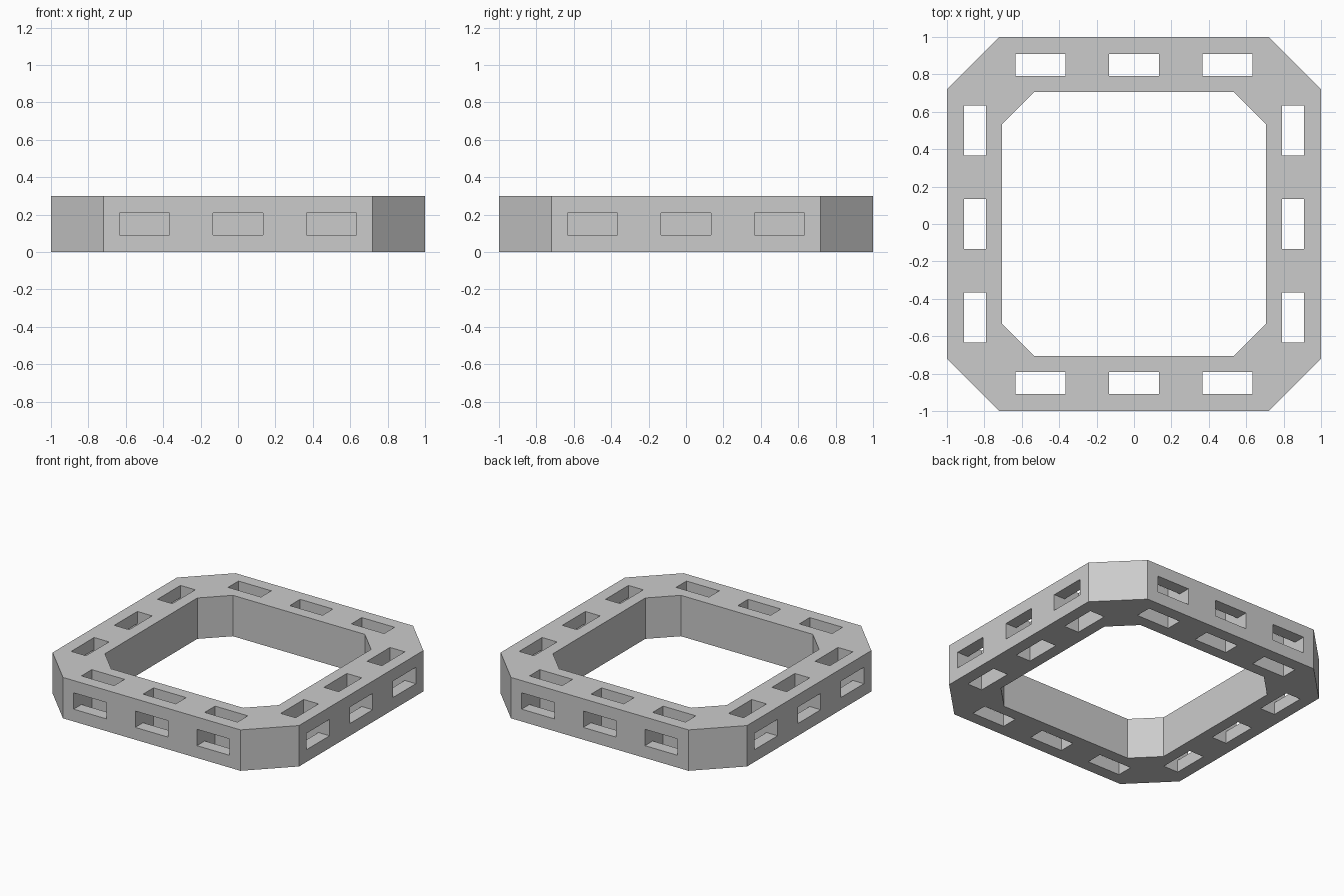
import bpy, bmesh
from math import pi
from mathutils import Matrix, Vector

if "Cube" in bpy.data.objects:
    bpy.data.objects.remove(bpy.data.objects["Cube"])

HEIGHT = 0.30


def octagon(r, c):
    # square of half-width r with chamfers starting at c, counter-clockwise
    return [(r, -c), (r, c), (c, r), (-c, r), (-r, c), (-r, -c), (-c, -r), (c, -r)]


def make_object(name, bm):
    bmesh.ops.recalc_face_normals(bm, faces=bm.faces)
    mesh = bpy.data.meshes.new(name)
    bm.to_mesh(mesh)
    bm.free()
    obj = bpy.data.objects.new(name, mesh)
    bpy.context.collection.objects.link(obj)
    return obj


# Chamfered square ring
bm = bmesh.new()
loops = [[bm.verts.new((x, y, z)) for x, y in octagon(r, c)]
         for r, c, z in ((1.0, 0.72, 0), (1.0, 0.72, HEIGHT),
                         (0.705, 0.535, HEIGHT), (0.705, 0.535, 0))]
for i in range(4):
    a, b = loops[i], loops[(i + 1) % 4]
    for j in range(8):
        k = (j + 1) % 8
        bm.faces.new((a[j], a[k], b[k], b[j]))
# Merge flat top and bottom facets later through the boolean's clean result
frame = make_object("frame_ring", bm)

# T-shaped slot cutters: vertical through-slot joined to an outer side pocket
profile = [(0.79, -0.1), (0.91, -0.1), (0.91, 0.09), (1.1, 0.09),
           (1.1, 0.21), (0.91, 0.21), (0.91, 0.4), (0.79, 0.4)]
bm = bmesh.new()
for side in range(4):
    turn = Matrix.Rotation(side * pi / 2, 3, 'Z')
    for centre in (-0.5, 0, 0.5):
        face = bm.faces.new([bm.verts.new(turn @ Vector((r, centre - 0.133, z)))
                             for r, z in profile])
        ext = bmesh.ops.extrude_face_region(bm, geom=[face], use_keep_orig=True)
        moved = [v for v in ext["geom"] if isinstance(v, bmesh.types.BMVert)]
        bmesh.ops.translate(bm, verts=moved, vec=turn @ Vector((0, 0.266, 0)))
cutter = make_object("slot_cutters", bm)
cutter.hide_render = True

# Cut the slots and bake the result
mod = frame.modifiers.new("slots", 'BOOLEAN')
mod.operation = 'DIFFERENCE'
mod.solver = 'EXACT'
mod.object = cutter
bpy.context.view_layer.objects.active = frame
frame.select_set(True)
bpy.ops.object.modifier_apply(modifier=mod.name)
bpy.data.objects.remove(cutter)
